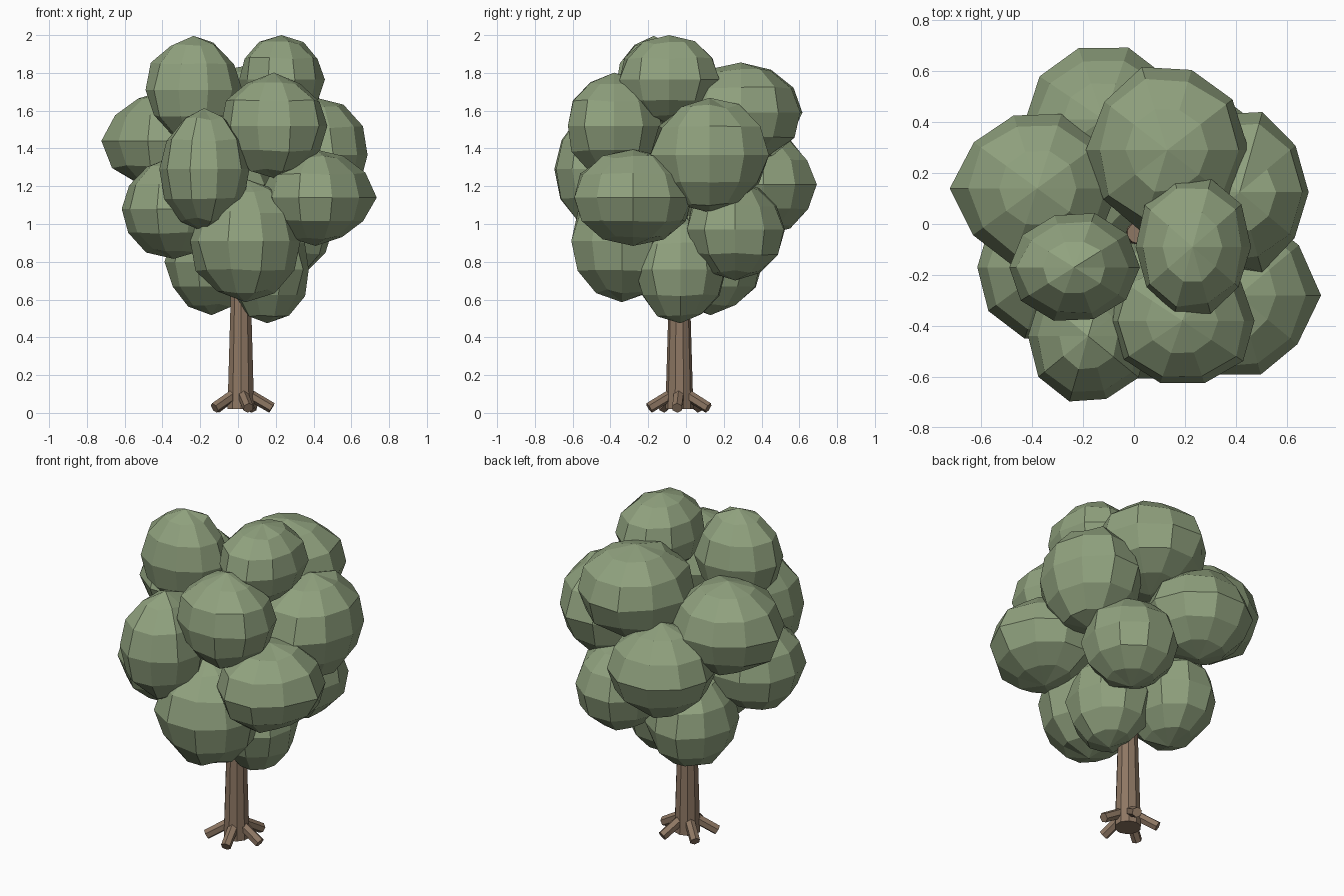
import bpy, bmesh, math, random
from mathutils import Vector, Matrix

cube = bpy.data.objects.get("Cube")
if cube:
    bpy.data.objects.remove(cube)


def material(name, color):
    m = bpy.data.materials.new(name)
    m.diffuse_color = (*color, 1)
    m.use_nodes = True
    m.node_tree.nodes["Principled BSDF"].inputs["Base Color"].default_value = (*color, 1)
    return m


LEAF = material("leaf green", (0.28, 0.36, 0.21))
BARK = material("bark brown", (0.27, 0.185, 0.125))


def add_object(name, bm, mat):
    bmesh.ops.recalc_face_normals(bm, faces=bm.faces)
    mesh = bpy.data.meshes.new(name)
    bm.to_mesh(mesh)
    bm.free()
    mesh.materials.append(mat)
    obj = bpy.data.objects.new(name, mesh)
    bpy.context.collection.objects.link(obj)
    return obj


def limb(name, start, end, r1, r2, sides):
    """Tapered flat-sided cylinder between two points."""
    start, end = Vector(start), Vector(end)
    axis = end - start
    bm = bmesh.new()
    bmesh.ops.create_cone(bm, cap_ends=True, segments=sides, radius1=r1,
                          radius2=r2, depth=axis.length)
    turn = axis.to_track_quat('Z', 'Y').to_matrix().to_4x4()
    bm.transform(Matrix.Translation((start + end) / 2) @ turn)
    return add_object(name, bm, BARK)


def leaf_clump(name, centre, radii, tip, rng):
    """Uneven faceted ellipsoid with pointed poles and an optional tip along x."""
    bm = bmesh.new()
    bmesh.ops.create_uvsphere(bm, u_segments=10, v_segments=6, radius=1)
    turn = Matrix.Rotation(math.pi / 2, 3, 'Z')
    for v in bm.verts:
        p = turn @ v.co
        stretch = rng.uniform(0.98, 1.07)
        if abs(p.z) > 0.99:
            stretch += 0.05
        stretch += 0.16 * max(0, p.x * tip) ** 10
        v.co = Vector(c + r * k * stretch for c, r, k in zip(centre, radii, p))
    return add_object(name, bm, LEAF)


# Trunk, running up into the crown
cx, cy = 0.015, -0.035
limb("trunk", (cx, cy, 0.02), (cx, cy, 1.1), 0.074, 0.042, 10)

# Roots, evenly fanned around the base
for i in range(5):
    a = math.radians(-76 + 72 * i)
    dx, dy = math.cos(a), math.sin(a)
    limb(f"root_{i + 1}", (cx + 0.03 * dx, cy + 0.03 * dy, 0.105),
         (cx + 0.165 * dx, cy + 0.165 * dy, 0.026), 0.03, 0.029, 6)

# Leaf clumps: centre, radii, and side of the tip (-1, 0 or 1)
clumps = {
    "top_left": ((-0.235, -0.17, 1.71), (0.245, 0.21, 0.27), 0),
    "top_right": ((0.23, -0.09, 1.765), (0.225, 0.27, 0.22), 0),
    "upper_front": ((0.19, -0.38, 1.52), (0.285, 0.26, 0.26), 0),
    "front": ((-0.18, -0.44, 1.29), (0.23, 0.26, 0.30), 0),
    "side_front": ((0.41, -0.28, 1.14), (0.28, 0.32, 0.24), 1),
    "lower_front": ((0.04, -0.34, 0.91), (0.29, 0.27, 0.30), 0),
    "side_upper": ((0.415, 0.125, 1.365), (0.27, 0.31, 0.29), 0),
    "far_side_upper": ((-0.38, 0.14, 1.44), (0.30, 0.30, 0.26), -1),
    "far_side_middle": ((-0.34, -0.17, 1.08), (0.275, 0.28, 0.25), 0),
    "upper_back": ((0.13, 0.29, 1.59), (0.31, 0.33, 0.255), 0),
    "back": ((-0.12, 0.41, 1.21), (0.30, 0.28, 0.255), 0),
    "lower_back": ((-0.14, 0.13, 0.80), (0.235, 0.28, 0.26), 0),
    "lower_back_side": ((0.24, 0.26, 0.97), (0.26, 0.26, 0.25), 0),
    "lower_side": ((0.155, -0.03, 0.76), (0.22, 0.24, 0.27), 0),
}
rng = random.Random(7)
for name, (centre, radii, tip) in clumps.items():
    leaf_clump("leaves_" + name, centre, radii, tip, rng)
